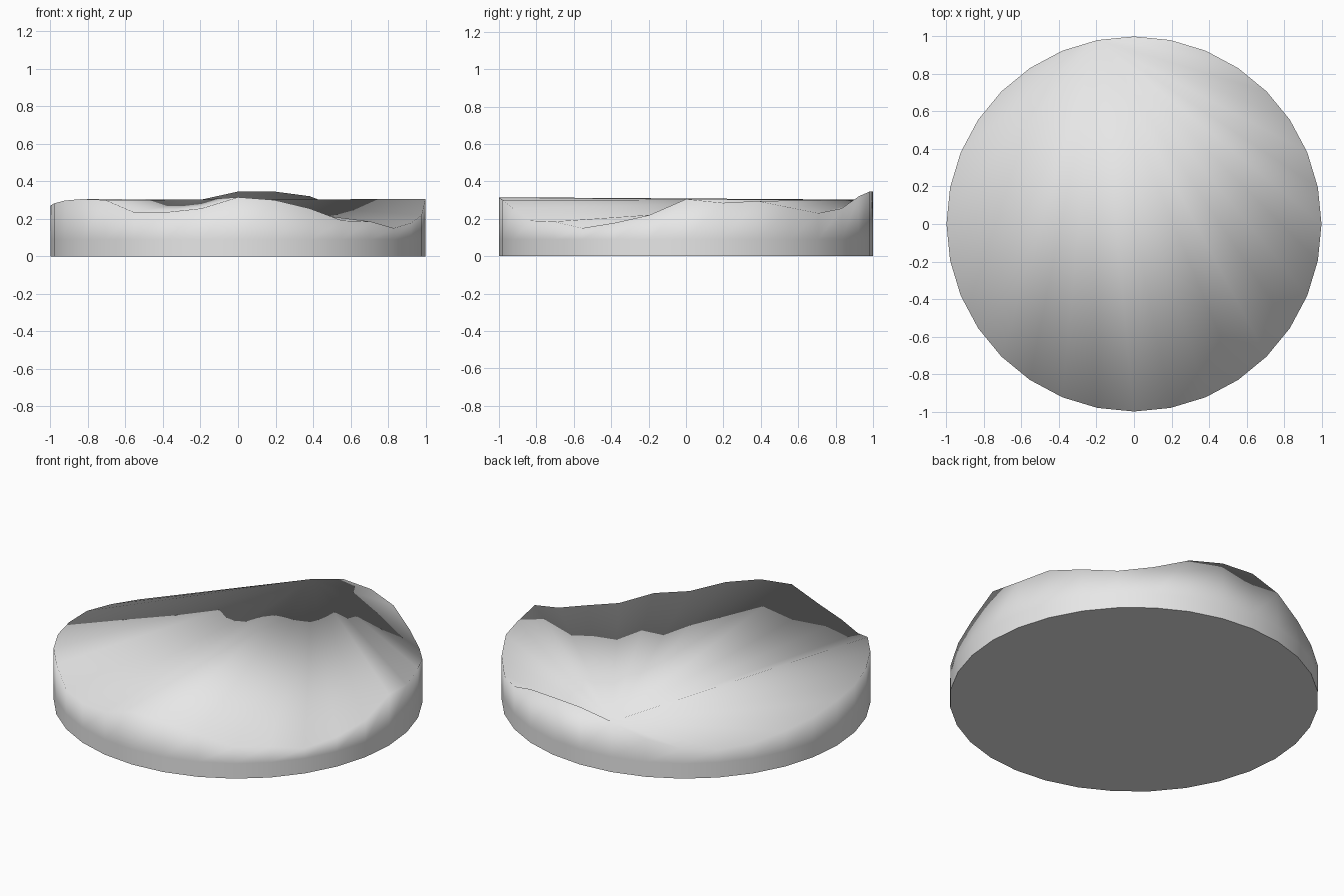
import bpy, bmesh
from math import sin, cos, tau

cube = bpy.data.objects.get("Cube")
if cube:
    bpy.data.objects.remove(cube, do_unlink=True)

# One grey for the whole piece
grey = bpy.data.materials.new("light_grey")
grey.use_nodes = True
colour = (0.8, 0.8, 0.8, 1)
grey.diffuse_color = colour
grey.node_tree.nodes["Principled BSDF"].inputs["Base Color"].default_value = colour

# Wavy rim heights, counter-clockwise from +x
RIM = [.305, .285, .295, .26, .23, .255, .32, .345,
       .345, .302, .225, .18, .165, .18, .213, .24,
       .27, .282, .297, .305, .30, .235, .235, .255,
       .315, .30, .255, .19, .185, .15, .178, .22]
SIDES = len(RIM)
HUB = 9          # rim corner from which the top surface fans out


def ring(bm, heights):
    return [bm.verts.new((cos(tau * i / SIDES), sin(tau * i / SIDES), z))
            for i, z in enumerate(heights)]


bm = bmesh.new()
base = ring(bm, [0] * SIDES)
waist = ring(bm, [0.09] * SIDES)
rim = ring(bm, RIM)

# Side wall
for low, high in ((base, waist), (waist, rim)):
    for i in range(SIDES):
        j = (i + 1) % SIDES
        bm.faces.new((low[i], low[j], high[j], high[i]))

# Dished top, fanned across the rim
for k in range(1, SIDES - 1):
    bm.faces.new((rim[HUB], rim[(HUB + k) % SIDES], rim[(HUB + k + 1) % SIDES]))

# Flat underside with a crisp edge
bottom = bm.faces.new(base[::-1])
for f in bm.faces:
    f.smooth = f is not bottom
for e in bottom.edges:
    e.smooth = False

mesh = bpy.data.meshes.new("wavy_disc")
bm.to_mesh(mesh)
bm.free()
mesh.materials.append(grey)
disc = bpy.data.objects.new("wavy_disc", mesh)
bpy.context.collection.objects.link(disc)
